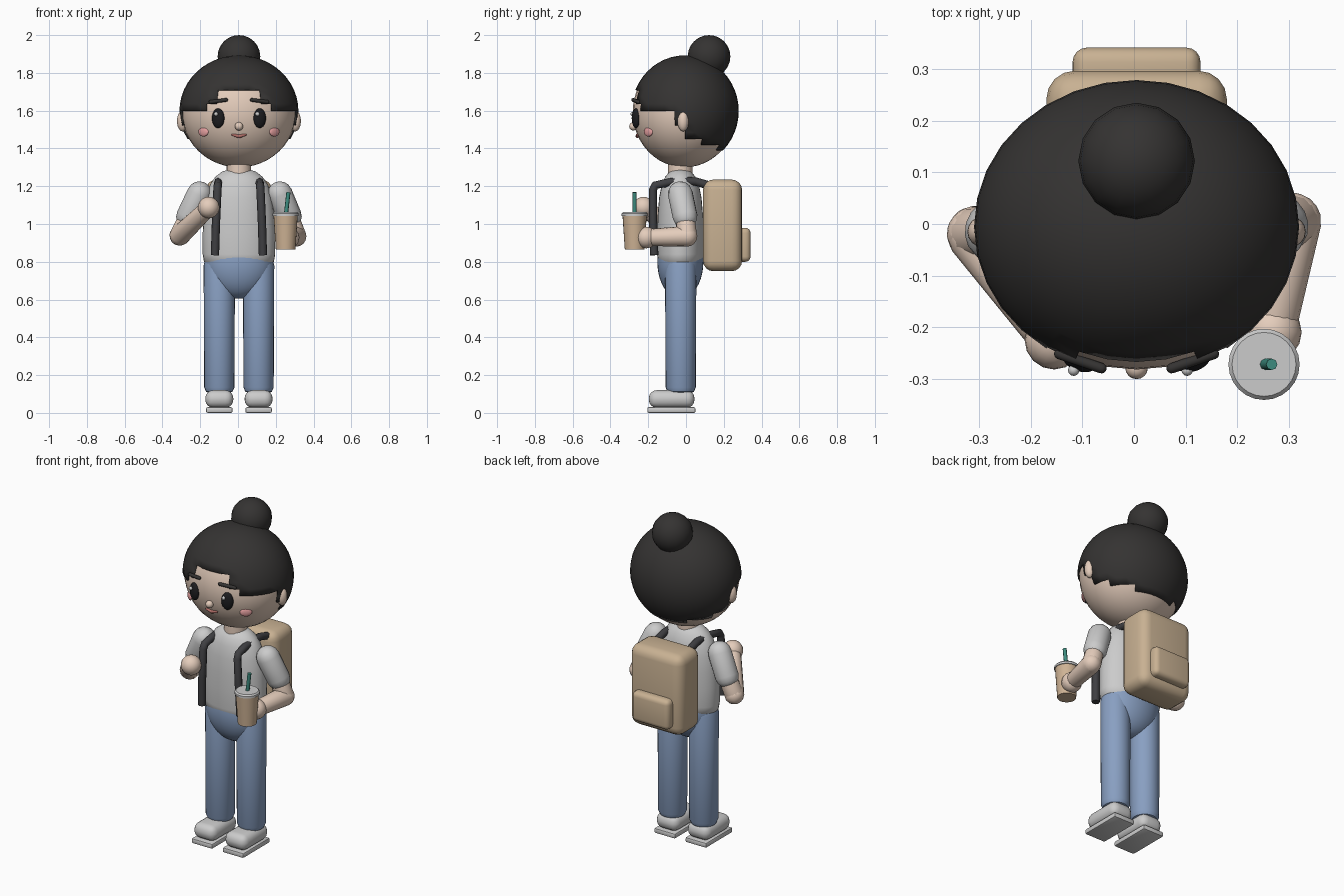
import bpy, bmesh, math
from mathutils import Matrix, Vector

if "Cube" in bpy.data.objects:
    bpy.data.objects.remove(bpy.data.objects["Cube"])

OX = 0.005  # body centre line


def material(name, rgb):
    m = bpy.data.materials.new(name)
    m.diffuse_color = (*rgb, 1)
    m.use_nodes = True
    m.node_tree.nodes["Principled BSDF"].inputs["Base Color"].default_value = m.diffuse_color
    return m


SKIN = material("skin", (0.78, 0.61, 0.50))
HAIR = material("hair", (0.035, 0.033, 0.032))
DENIM = material("denim", (0.25, 0.35, 0.54))
CANVAS = material("canvas", (0.58, 0.44, 0.29))
STRAP = material("strap", (0.05, 0.05, 0.055))
BLACK = material("eye_black", (0.012, 0.012, 0.014))
PINK = material("blush", (0.80, 0.36, 0.36))
LIP = material("lip", (0.45, 0.16, 0.14))
DRINK = material("drink", (0.62, 0.45, 0.30))
GREEN = material("straw_green", (0.05, 0.27, 0.22))


def finish(name, bm, mat=None, angle=40):
    bmesh.ops.recalc_face_normals(bm, faces=bm.faces)
    me = bpy.data.meshes.new(name)
    bm.to_mesh(me)
    bm.free()
    me.shade_smooth()
    me.set_sharp_from_angle(angle=math.radians(angle))
    if mat:
        me.materials.append(mat)
    ob = bpy.data.objects.new(name, me)
    bpy.context.collection.objects.link(ob)
    return ob


def ellipsoid(name, c, r, mat=None, seg=24, rings=16, rot=None):
    bm = bmesh.new()
    bmesh.ops.create_uvsphere(bm, u_segments=seg, v_segments=rings, radius=1)
    M = Matrix.Translation(c) @ (rot or Matrix()) @ Matrix.Diagonal((*r, 1))
    bm.transform(M)
    return finish(name, bm, mat)


def lathe(name, profile, M, mat=None, seg=24, angle=40):
    """Revolve (radius, z) points, cap both ends, place with matrix M."""
    bm = bmesh.new()
    loops = [[bm.verts.new((r * math.cos(2 * math.pi * i / seg), r * math.sin(2 * math.pi * i / seg), z))
              for i in range(seg)] for r, z in profile]
    for a, b in zip(loops, loops[1:]):
        for i in range(seg):
            j = (i + 1) % seg
            bm.faces.new((a[i], a[j], b[j], b[i]))
    bm.faces.new(loops[0])
    bm.faces.new(loops[-1])
    bm.transform(M)
    return finish(name, bm, mat, angle)


def capsule(name, p, q, r1, r2, mat=None, seg=16):
    p, q = Vector(p), Vector(q)
    d = q - p
    angs = [math.radians(a) for a in (5, 25, 45, 65, 90)]
    prof = [(r1 * math.sin(a), -r1 * math.cos(a)) for a in angs]
    prof += [(r2 * math.sin(a), d.length + r2 * math.cos(a)) for a in reversed(angs)]
    M = Matrix.Translation(p) @ d.to_track_quat('Z', 'Y').to_matrix().to_4x4()
    return lathe(name, prof, M, mat, seg)


def rounded_box(name, lo, hi, bevel, mat=None, segments=4):
    lo, hi = Vector(lo), Vector(hi)
    bm = bmesh.new()
    bmesh.ops.create_cube(bm, size=1)
    bm.transform(Matrix.Translation((lo + hi) / 2) @ Matrix.Diagonal((*(hi - lo), 1)))
    bmesh.ops.bevel(bm, geom=bm.edges[:], offset=bevel, segments=segments, profile=0.5, affect='EDGES')
    return finish(name, bm, mat)


def tube(name, pts, r, mat):
    cu = bpy.data.curves.new(name, 'CURVE')
    cu.dimensions = '3D'
    cu.bevel_depth, cu.bevel_resolution, cu.use_fill_caps = r, 2, True
    sp = cu.splines.new('POLY')
    sp.points.add(len(pts) - 1)
    for pt, co in zip(sp.points, pts):
        pt.co = (*co, 1)
    sp.use_smooth = True
    cu.materials.append(mat)
    ob = bpy.data.objects.new(name, cu)
    bpy.context.collection.objects.link(ob)
    return ob


# head, bun and stepped hair cap
HC, HR = Vector((OX, -0.008, 1.593)), (0.303, 0.274, 0.293)
ellipsoid("head", HC, HR, SKIN, 32, 24)
ellipsoid("hair_bun", (OX, 0.122, 1.887), (0.113,) * 3, HAIR, 16, 12)

bm = bmesh.new()
bmesh.ops.create_uvsphere(bm, u_segments=32, v_segments=24, radius=1)
steps = [(22.5, 22.5), (39, 7.5), (75, 0), (95, -15), (112, -30), (146, -37.5), (181, -45)]
bare = []
for f in bm.faces:
    c = f.calc_center_median()
    azimuth = abs(math.degrees(math.atan2(c.x, -c.y)))
    latitude = math.degrees(math.asin(c.z / c.length))
    if latitude < next(lim for top, lim in steps if azimuth < top):
        bare.append(f)
bmesh.ops.delete(bm, geom=bare, context='FACES')
bm.transform(Matrix.Translation((OX, -0.005, 1.598)) @ Matrix.Diagonal((0.315, 0.284, 0.295, 1)))
cap = finish("hair_cap", bm, HAIR)
sol = cap.modifiers.new("thickness", 'SOLIDIFY')
sol.thickness, sol.offset = 0.014, -1


def face_y(x, z):
    k = 1 - ((x - OX) / HR[0]) ** 2 - ((z - HC.z) / HR[2]) ** 2
    return HC.y - HR[1] * math.sqrt(k)


# face features and ears
for s, side in ((-1, "right"), (1, "left")):
    ex, cx = OX + s * 0.11, OX + s * 0.188
    ellipsoid(side + "_eye", (ex, face_y(ex, 1.56) - 0.004, 1.56), (0.034, 0.02, 0.052), BLACK,
              rot=Matrix.Rotation(s * 0.33, 4, 'Z'))
    ellipsoid(side + "_eye_glint", (ex - 0.012, face_y(ex, 1.56) - 0.022, 1.582), (0.011,) * 3, None, 12, 8)
    ellipsoid(side + "_cheek", (cx, face_y(cx, 1.488), 1.488), (0.034, 0.01, 0.025), PINK, 16, 10,
              rot=Matrix.Rotation(s * 0.7, 4, 'Z'))
    ellipsoid(side + "_ear", (OX + s * 0.298, -0.015, 1.545), (0.03, 0.03, 0.055), SKIN, 16, 12)
    a, b = OX + s * 0.068, OX + s * 0.15
    capsule(side + "_brow", (a, face_y(a, 1.66) - 0.012, 1.657), (b, face_y(b, 1.65) - 0.012, 1.646),
            0.01, 0.01, HAIR, 10)
    m = OX + s * 0.034
    capsule(side + "_mouth", (OX, face_y(OX, 1.464) - 0.003, 1.464), (m, face_y(m, 1.472) - 0.003, 1.472),
            0.01, 0.006, LIP, 10)
ellipsoid("nose", (OX, face_y(OX, 1.517) - 0.006, 1.517), (0.022,) * 3, SKIN, 16, 10)

# neck, shirt and hips
lathe("neck", [(0.065, 1.22), (0.065, 1.34)], Matrix.Translation((OX, -0.03, 0)), SKIN)
shirt = [(0.165, 0.785), (0.185, 0.80), (0.192, 0.84), (0.192, 0.95), (0.187, 1.05), (0.175, 1.14),
         (0.153, 1.21), (0.125, 1.25), (0.09, 1.277), (0.065, 1.285)]
lathe("shirt", shirt, Matrix.Translation((OX, -0.03, 0)) @ Matrix.Diagonal((1, 0.64, 1, 1)), None, 32, 60)
ellipsoid("jeans_hips", (OX, -0.03, 0.80), (0.182, 0.122, 0.195), DENIM, 32, 20)

# legs and shoes
leg = [(0.05, 0.105), (0.07, 0.112), (0.08, 0.135), (0.083, 0.78), (0.075, 0.81)]
for s, side in ((-1, "right"), (1, "left")):
    x = OX + s * 0.104
    lathe(side + "_trouser_leg", leg, Matrix.Translation((x, -0.028, 0)), DENIM)
    rounded_box(side + "_shoe", (x - 0.074, -0.197, 0.027), (x + 0.074, 0.045, 0.12), 0.042)
    rounded_box(side + "_sole", (x - 0.07, -0.205, 0), (x + 0.07, 0.05, 0.03), 0.008, None, 2)

# arms: shoulder, sleeve end, elbow, hand
arms = {"right": ((-0.205, -0.03, 1.16), (-0.262, -0.015, 1.04), (-0.308, -0.02, 0.94), (-0.155, -0.225, 1.087)),
        "left": ((0.222, -0.03, 1.16), (0.272, -0.005, 1.04), (0.308, 0.005, 0.935), (0.268, -0.21, 0.928))}
for side, (shoulder, cuff, elbow, hand) in arms.items():
    capsule(side + "_sleeve", shoulder, cuff, 0.066, 0.066)
    capsule(side + "_upper_arm", cuff, elbow, 0.05, 0.054, SKIN)
    capsule(side + "_forearm", elbow, Vector(elbow).lerp(Vector(hand), 0.85), 0.055, 0.046, SKIN)
    ellipsoid(side + "_hand", hand, (0.057,) * 3, SKIN, 16, 12)

# cup with lid and straw
C = Matrix.Translation((0.252, -0.272, 0))
lathe("cup", [(0.052, 0.865), (0.064, 1.045)], C, DRINK)
lathe("cup_lid", [(0.069, 1.043), (0.069, 1.055), (0.062, 1.063)], C)
tube("straw", [(0.248, -0.272, 1.0), (0.267, -0.272, 1.168)], 0.011, GREEN)

# backpack with pocket and straps
rounded_box("backpack", (OX - 0.175, 0.09, 0.75), (OX + 0.175, 0.297, 1.235), 0.055, CANVAS)
rounded_box("backpack_pocket", (OX - 0.124, 0.26, 0.80), (OX + 0.124, 0.342, 0.98), 0.028, CANVAS)
for s, side in ((-1, "right"), (1, "left")):
    path = [(0.127, -0.168, 0.835), (0.122, -0.174, 1.0), (0.114, -0.175, 1.18), (0.112, -0.163, 1.205),
            (0.11, -0.1, 1.218), (0.108, -0.03, 1.228), (0.108, 0.05, 1.225), (0.11, 0.12, 1.205)]
    tube(side + "_strap", [(OX + s * x, y, z) for x, y, z in path], 0.022, STRAP)
